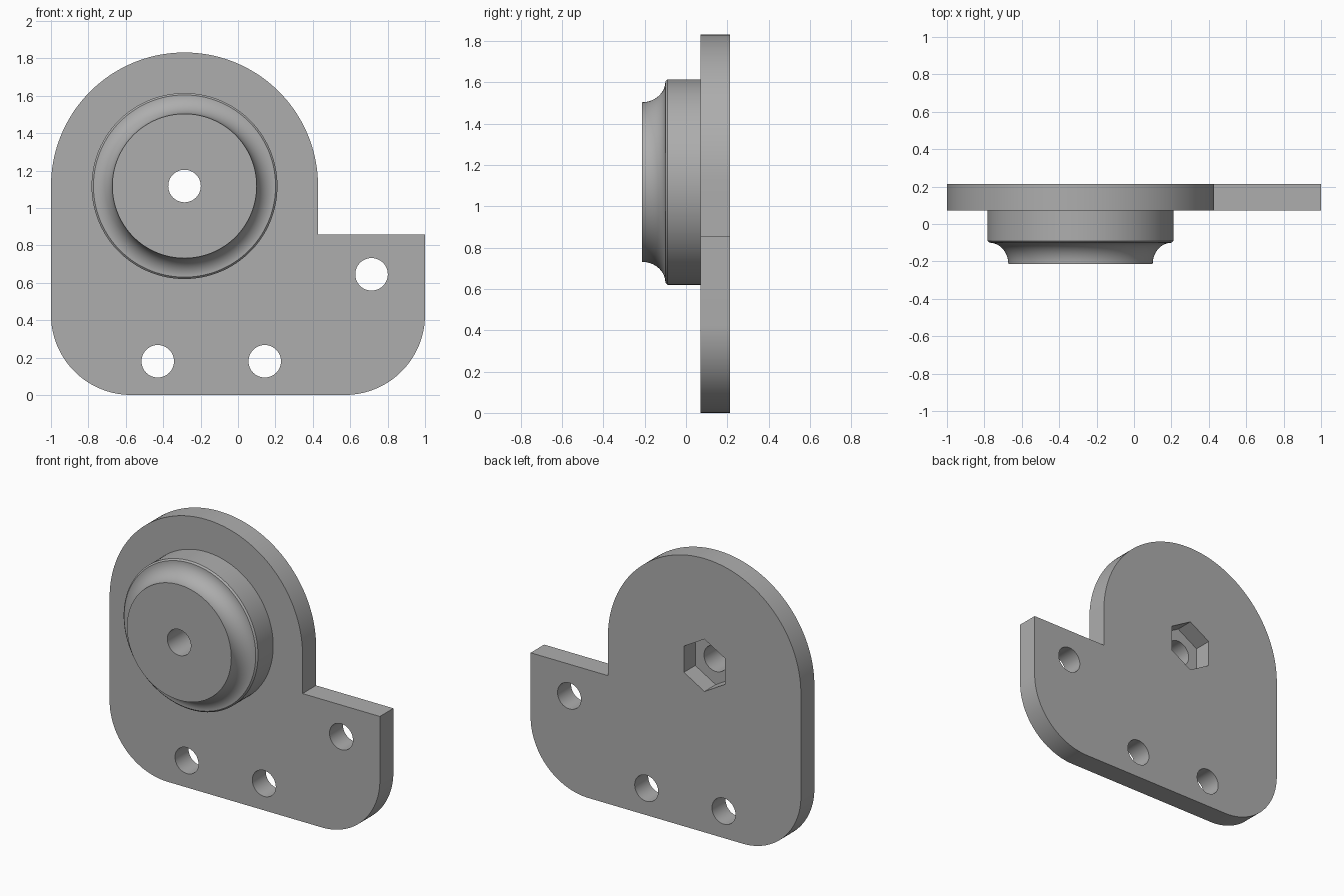
import bpy, bmesh, math
from mathutils import Matrix

if "Cube" in bpy.data.objects:
    bpy.data.objects.remove(bpy.data.objects["Cube"])

CX, CZ = -0.286, 1.117          # axis of the round boss
BACK, FACE, FRONT = 0.214, 0.071, -0.214

gray = bpy.data.materials.new("plain gray")
gray.diffuse_color = (0.42, 0.42, 0.42, 1)
gray.use_nodes = True
gray.node_tree.nodes["Principled BSDF"].inputs["Base Color"].default_value = gray.diffuse_color


def to_object(name, bm):
    bmesh.ops.recalc_face_normals(bm, faces=bm.faces)
    me = bpy.data.meshes.new(name)
    bm.to_mesh(me)
    bm.free()
    me.materials.append(gray)
    ob = bpy.data.objects.new(name, me)
    bpy.context.collection.objects.link(ob)
    return ob


def arc(cx, cz, r, a0, a1, n):
    return [(cx + r * math.cos(math.radians(a0 + (a1 - a0) * i / n)),
             cz + r * math.sin(math.radians(a0 + (a1 - a0) * i / n))) for i in range(n + 1)]


def prism(name, outline, y0, y1):
    """Extrude an x-z outline from y0 to y1."""
    bm = bmesh.new()
    face = bm.faces.new([bm.verts.new((x, y0, z)) for x, z in outline])
    ext = bmesh.ops.extrude_face_region(bm, geom=[face])["geom"]
    bmesh.ops.translate(bm, vec=(0, y1 - y0, 0),
                        verts=[v for v in ext if isinstance(v, bmesh.types.BMVert)])
    return to_object(name, bm)


def lathe(name, profile, n=128):
    """Revolve (radius, y) points around the boss axis, with flat caps."""
    bm = bmesh.new()
    rings = [[bm.verts.new((CX + x, y, CZ + z)) for x, z in arc(0, 0, r, 0, 360, n)[:-1]]
             for r, y in profile]
    for a, b in zip(rings, rings[1:]):
        for i in range(n):
            j = (i + 1) % n
            bm.faces.new((a[i], a[j], b[j], b[i]))
    bm.faces.new(rings[0])
    bm.faces.new(rings[-1])
    return to_object(name, bm)


def combine(target, other, operation):
    mod = target.modifiers.new(operation.lower(), "BOOLEAN")
    mod.object, mod.operation, mod.solver = other, operation, "EXACT"
    bpy.context.view_layer.objects.active = target
    bpy.ops.object.modifier_apply(modifier=mod.name)
    bpy.data.objects.remove(other)


# Plate: round top, stepped right side, rounded bottom corners
outline = (arc(CX, CZ, 0.714, 0, 180, 72)
           + arc(-0.571, 0.429, 0.429, 180, 270, 32)
           + arc(0.571, 0.429, 0.429, 270, 360, 32)
           + [(1.0, 0.857), (0.428, 0.857)])
plate = prism("mounting_plate", outline, FACE, BACK)

# Boss: short cylinder with a small chamfer and a concave cove to the front
cove = [(0.487 - 0.101 * math.sin(t), FRONT + 0.114 * math.cos(t))
        for t in (math.pi / 2 * i / 16 for i in range(17))]
boss = lathe("boss", [(0.497, FACE + 0.01), (0.497, -0.09)] + cove)
combine(plate, boss, "UNION")

# Round through holes
for x, z in [(CX, CZ), (-0.429, 0.18), (0.143, 0.18), (0.714, 0.645)]:
    combine(plate, prism("hole_cutter", arc(x, z, 0.087, 0, 360, 48)[:-1], -0.4, 0.4),
            "DIFFERENCE")

# Hexagonal nut pocket in the back
combine(plate, prism("nut_cutter", arc(CX, CZ, 0.175, 30, 390, 6)[:-1], BACK - 0.12, 0.4),
        "DIFFERENCE")

bpy.ops.object.select_all(action="DESELECT")
plate.select_set(True)
bpy.context.view_layer.objects.active = plate
bpy.ops.object.shade_smooth_by_angle(angle=math.radians(25))
